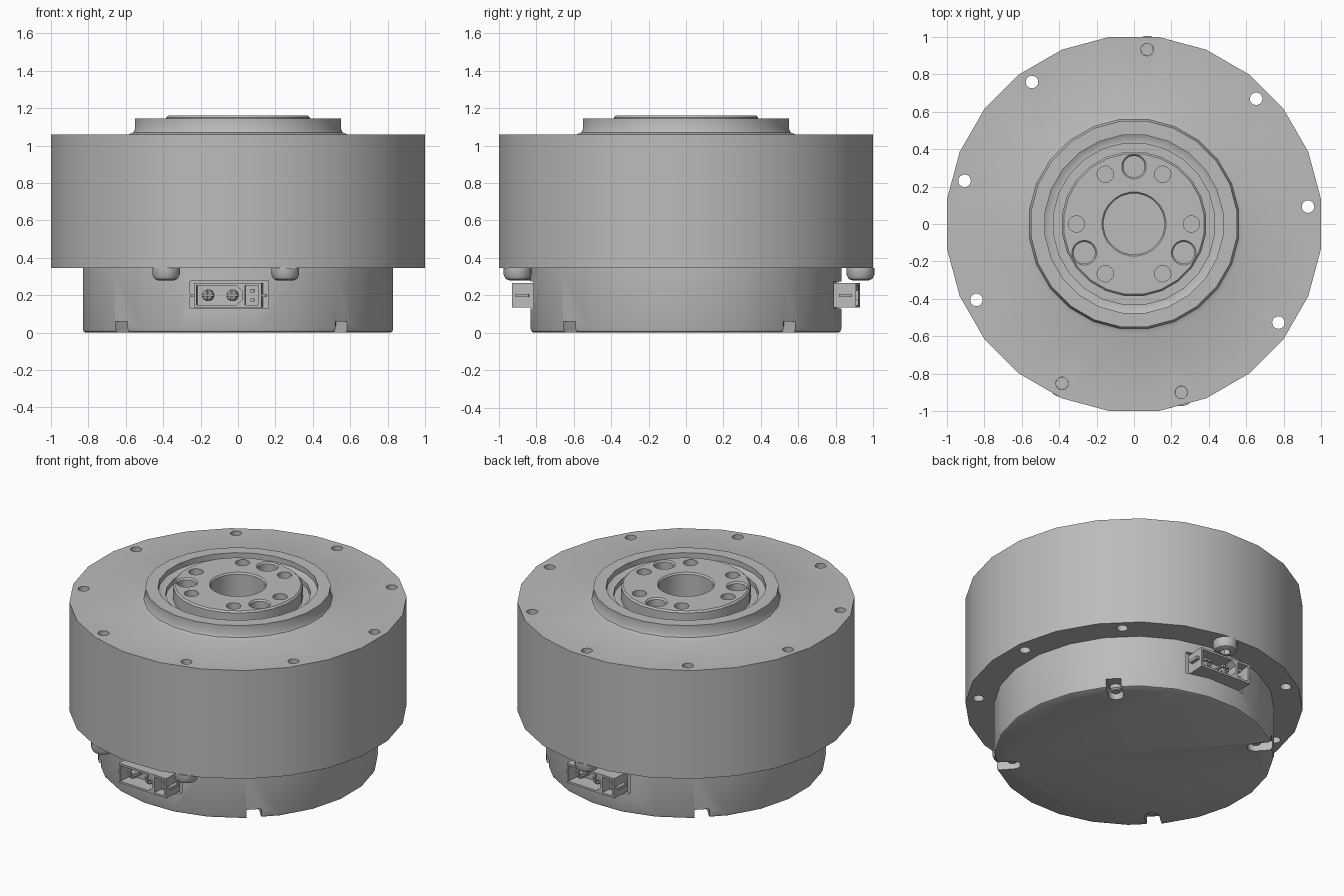
import bpy, bmesh, math
from mathutils import Matrix

if "Cube" in bpy.data.objects:
    bpy.data.objects.remove(bpy.data.objects["Cube"], do_unlink=True)

# One plain metal colour
GREY = (0.5, 0.5, 0.5, 1.0)
metal = bpy.data.materials.new("grey_metal")
metal.use_nodes = True
metal.diffuse_color = GREY
metal.node_tree.nodes["Principled BSDF"].inputs["Base Color"].default_value = GREY


def turn(degrees):
    return Matrix.Rotation(math.radians(degrees), 4, 'Z')


def finish(name, bm, matrix):
    bmesh.ops.recalc_face_normals(bm, faces=bm.faces)
    bm.transform(matrix)
    mesh = bpy.data.meshes.new(name)
    bm.to_mesh(mesh)
    bm.free()
    mesh.materials.append(metal)
    obj = bpy.data.objects.new(name, mesh)
    bpy.context.collection.objects.link(obj)
    return obj


def skin(name, rings, matrix):
    """Join equal rings of points into a closed solid."""
    bm = bmesh.new()
    loops = [[bm.verts.new(p) for p in ring] for ring in rings]
    n = len(loops[0])
    for a, b in zip(loops, loops[1:]):
        for i in range(n):
            j = (i + 1) % n
            bm.faces.new((a[i], a[j], b[j], b[i]))
    bm.faces.new(loops[0])
    bm.faces.new(loops[-1])
    return finish(name, bm, matrix)


def lathe(name, profile, sides=24, matrix=Matrix()):
    """Revolve (radius, height) points; flats lie at the given radius."""
    step = math.tau / sides
    grow = 1 / math.cos(step / 2)
    rings = [[(r * grow * math.cos((i + 0.5) * step),
               r * grow * math.sin((i + 0.5) * step), z) for i in range(sides)]
             for r, z in profile]
    return skin(name, rings, matrix)


def prism(name, outline, y0, y1, matrix=Matrix()):
    """Extrude an x-z outline along y."""
    return skin(name, [[(x, y, z) for x, z in outline] for y in (y0, y1)], matrix)


def rect(x0, x1, z0, z1):
    return [(x0, z0), (x1, z0), (x1, z1), (x0, z1)]


def cut(obj, cutters):
    """Subtract the cutters, bake the result and remove the cutters."""
    for c in cutters:
        c.hide_render = True
        mod = obj.modifiers.new("cut", 'BOOLEAN')
        mod.operation, mod.solver, mod.object = 'DIFFERENCE', 'EXACT', c
    bpy.context.view_layer.update()
    graph = bpy.context.evaluated_depsgraph_get()
    baked = bpy.data.meshes.new_from_object(obj.evaluated_get(graph))
    obj.modifiers.clear()
    obj.data = baked
    for c in cutters:
        bpy.data.objects.remove(c, do_unlink=True)


def place(x, y, z=0):
    return Matrix.Translation((x, y, z))


parts = []

# Upper housing with raised collar, groove, hub and centre bore
housing = lathe("upper_housing", [
    (1.0, 0.345), (1.0, 1.06), (0.585, 1.06), (0.56, 1.07), (0.55, 1.09),
    (0.55, 1.145), (0.475, 1.145), (0.475, 1.11), (0.455, 1.1), (0.43, 1.1),
    (0.43, 1.07), (0.385, 1.07), (0.385, 1.15), (0.375, 1.16),
    (0.17, 1.16), (0.162, 1.15), (0.162, 0.86)])
cutters = []
FLANGE_START, FLANGE_R, HUB_R = 85.7, 0.935, 0.307
for i in range(9):
    m = turn(FLANGE_START + 40 * i) @ place(FLANGE_R, 0)
    cutters.append(lathe("cutter", [(0.033, 0.3), (0.033, 1.2)], 16, m))
for i in range(6):
    m = turn(60 * i) @ place(HUB_R, 0)
    cutters.append(lathe("cutter", [(0.043, 1.0), (0.043, 1.2)], 16, m))
for i in range(3):
    m = turn(90 + 120 * i) @ place(HUB_R, 0)
    cutters.append(lathe("cutter", [(0.057, 1.06), (0.057, 1.15),
                                    (0.067, 1.162), (0.067, 1.2)], 20, m))
cut(housing, cutters)
parts.append(housing)

# Three screws in the flange, with hex sockets
for i in (0, 4, 5):
    m = turn(FLANGE_START - 40 * i) @ place(FLANGE_R, 0)
    screw = lathe("flange_screw", [
        (0.045, 0.28), (0.062, 0.288), (0.073, 0.31), (0.073, 0.345),
        (0.0325, 0.346), (0.0325, 1.0)], 16, m)
    cut(screw, [lathe("cutter", [(0.028, 0.2), (0.028, 0.315)], 6, m)])
    parts.append(screw)

# Lower body with four rounded notches and two connector pockets
LOWER = turn(-3.4)
body = lathe("lower_body", [(0.812, 0.0), (0.825, 0.006), (0.83, 0.02), (0.83, 0.346)])
cutters = []
for i in range(4):
    m = LOWER @ turn(45 + 90 * i)
    arc = [(0.73 - 0.045 * math.sin(math.pi * k / 8),
            0.045 * math.cos(math.pi * k / 8)) for k in range(9)]
    slot = arc + [(0.9, -0.045), (0.9, 0.045)]
    cutters.append(skin("cutter", [[(x, y, z) for x, y in slot] for z in (-0.05, 0.06)], m))
    parts.append(lathe("notch_screw", [(0.025, 0.025), (0.034, 0.035), (0.034, 0.065)],
                       12, m @ place(0.735, 0)))
for side in (0, 180):
    cutters.append(prism("cutter", rect(-0.21, 0.21, 0.13, 0.275), -0.9, -0.79,
                         LOWER @ turn(side)))
cut(body, cutters)
parts.append(body)

# Front and back connectors: shell, power pins, signal pins, side latches
for label, side in (("front", 0), ("back", 180)):
    m = LOWER @ turn(side)
    shell = prism(label + "_connector", rect(-0.18, 0.18, 0.135, 0.265), -0.92, -0.78, m)
    keyed = [(-0.168, 0.148), (0.045, 0.148), (0.075, 0.175),
             (0.075, 0.225), (0.045, 0.252), (-0.168, 0.252)]
    cut(shell, [prism("cutter", keyed, -1, -0.815, m),
                prism("cutter", rect(0.092, 0.165, 0.148, 0.252), -1, -0.815, m)])
    parts.append(shell)
    for x in (-0.11, 0.02):
        pin = m @ place(x, -0.8, 0.2) @ Matrix.Rotation(math.pi / 2, 4, 'X')
        plug = lathe(label + "_power_pin", [(0.03, 0), (0.03, 0.085), (0.022, 0.095)], 12, pin)
        cut(plug, [prism("cutter", rect(x - 0.004, x + 0.004, 0.1, 0.3), -1, -0.84, m),
                   prism("cutter", rect(x - 0.1, x + 0.1, 0.196, 0.204), -1, -0.84, m)])
        parts.append(plug)
    for z in (0.175, 0.225):
        parts.append(prism(label + "_signal_pin",
                           rect(0.12, 0.138, z - 0.009, z + 0.009), -0.89, -0.8, m))
    for x in (-0.19, 0.19):
        parts.append(prism(label + "_side_latch",
                           rect(x - 0.013, x + 0.013, 0.19, 0.208), -0.9, -0.83, m))

# Smooth round walls, keep the edges crisp
bpy.ops.object.select_all(action='DESELECT')
for p in parts:
    p.select_set(True)
bpy.context.view_layer.objects.active = housing
bpy.ops.object.shade_smooth_by_angle(angle=math.radians(32))
